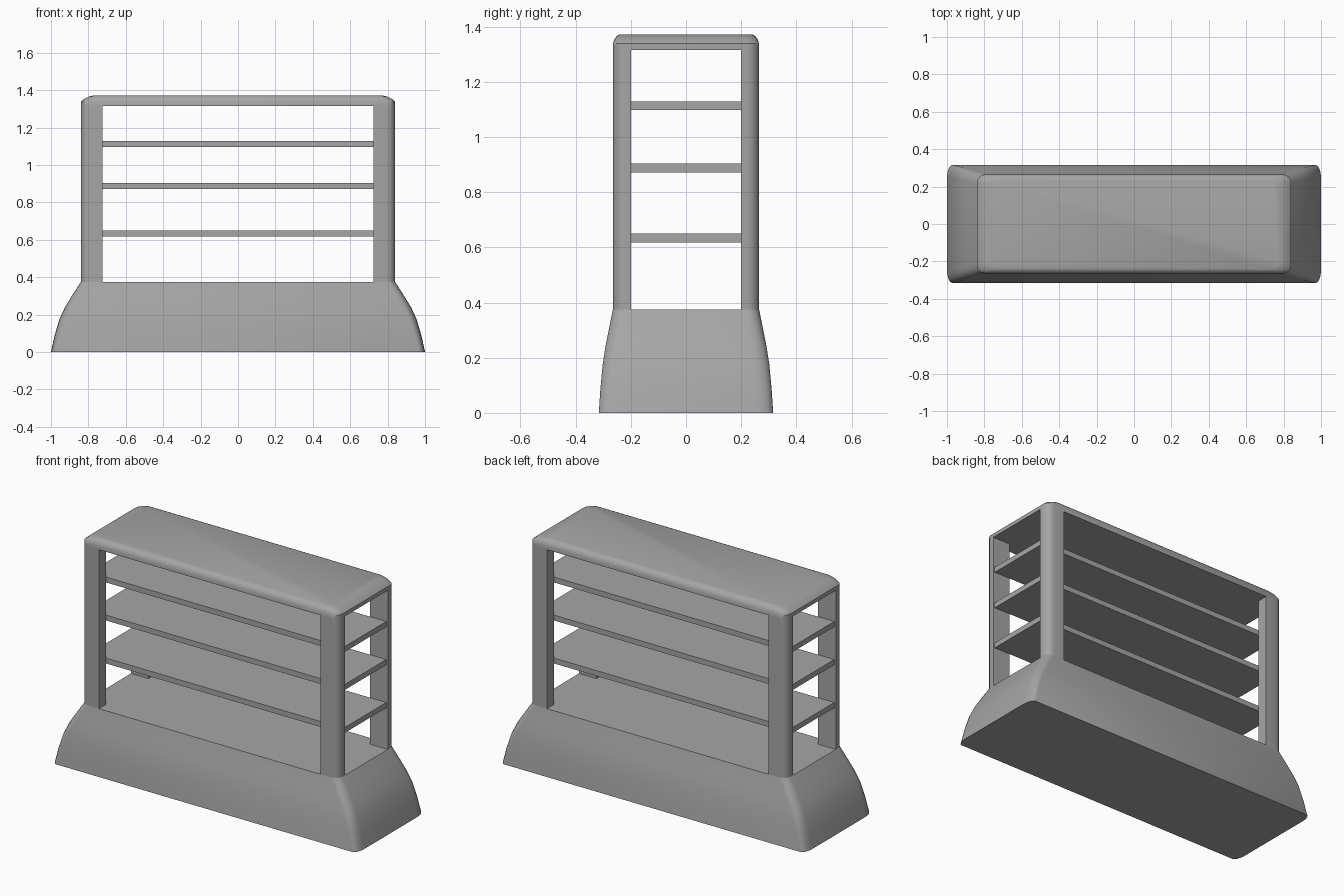
import bpy, bmesh, math

cube = bpy.data.objects.get("Cube")
if cube:
    bpy.data.objects.remove(cube, do_unlink=True)

grey = bpy.data.materials.new("plain_grey")
grey.use_nodes = True
colour = (0.38, 0.38, 0.38, 1)
grey.diffuse_color = colour
grey.node_tree.nodes["Principled BSDF"].inputs["Base Color"].default_value = colour

HX, HY = 0.84, 0.265      # half size of the cabinet
OX, OY = 0.725, 0.2       # half size of the openings
FLOOR, CEILING, TOP = 0.375, 1.315, 1.372


def corner(hx, hy, rx, ry, steps=4):
    """Rounded corner in the +x +y quadrant, from the side to the back."""
    angles = [math.pi / 2 * i / steps for i in range(steps + 1)]
    return [(hx - rx + rx * math.cos(a), hy - ry + ry * math.sin(a)) for a in angles]


def outline(hx, hy, rx, ry):
    """Closed rounded rectangle made from four mirrored corners."""
    c = corner(hx, hy, rx, ry)
    half = c + [(-x, y) for x, y in reversed(c)]
    return half + [(-x, -y) for x, y in half]


def loft(name, rings):
    """Skin a stack of (outline, height) rings and cap both ends."""
    bm = bmesh.new()
    rows = [[bm.verts.new((x, y, z)) for x, y in pts] for pts, z in rings]
    n = len(rows[0])
    for low, high in zip(rows, rows[1:]):
        for i in range(n):
            j = (i + 1) % n
            bm.faces.new((low[i], low[j], high[j], high[i]))
    bm.faces.new(list(reversed(rows[0])))
    bm.faces.new(rows[-1])
    bmesh.ops.recalc_face_normals(bm, faces=bm.faces[:])
    mesh = bpy.data.meshes.new(name)
    bm.to_mesh(mesh)
    bm.free()
    mesh.materials.append(grey)
    obj = bpy.data.objects.new(name, mesh)
    bpy.context.collection.objects.link(obj)
    return obj


parts = []

# Flared base
base_profile = [
    (1.0, 0.316, 0.03, 0.07, 0), (0.98, 0.31, 0.035, 0.065, 0.09),
    (0.955, 0.302, 0.04, 0.06, 0.175), (0.925, 0.292, 0.045, 0.055, 0.24),
    (0.882, 0.278, 0.045, 0.05, 0.31), (HX, HY, 0.045, 0.045, FLOOR)]
parts.append(loft("base", [(outline(*p[:4]), p[4]) for p in base_profile]))

# Corner posts
post_plan = corner(HX, HY, 0.045, 0.045) + [(OX, HY), (OX, OY), (HX, OY)]
for sx, side in ((1, "left"), (-1, "right")):
    for sy, end in ((1, "back"), (-1, "front")):
        plan = [(x * sx, y * sy) for x, y in post_plan]
        parts.append(loft(f"{end}_{side}_post", [(plan, FLOOR), (plan, CEILING)]))

# Rounded roof
roof_profile = [(0, 0, CEILING), (0, 0, 1.338), (0.018, 0.005, 1.354),
                (0.042, 0.014, 1.366), (0.07, 0.026, TOP)]
parts.append(loft("roof", [(outline(HX - dx, HY - dy, 0.045, 0.045), z)
                           for dx, dy, z in roof_profile]))

# Shelves
shelf_plan = [(0.83, OY), (-0.83, OY), (-0.83, -OY), (0.83, -OY)]
for level, z in (("lower", 0.618), ("middle", 0.872), ("upper", 1.097)):
    parts.append(loft(f"{level}_shelf", [(shelf_plan, z), (shelf_plan, z + 0.032)]))

# Soft shading with crisp edges
bpy.ops.object.select_all(action='DESELECT')
for obj in parts:
    obj.select_set(True)
bpy.context.view_layer.objects.active = parts[0]
bpy.ops.object.shade_smooth_by_angle(angle=math.radians(35))
